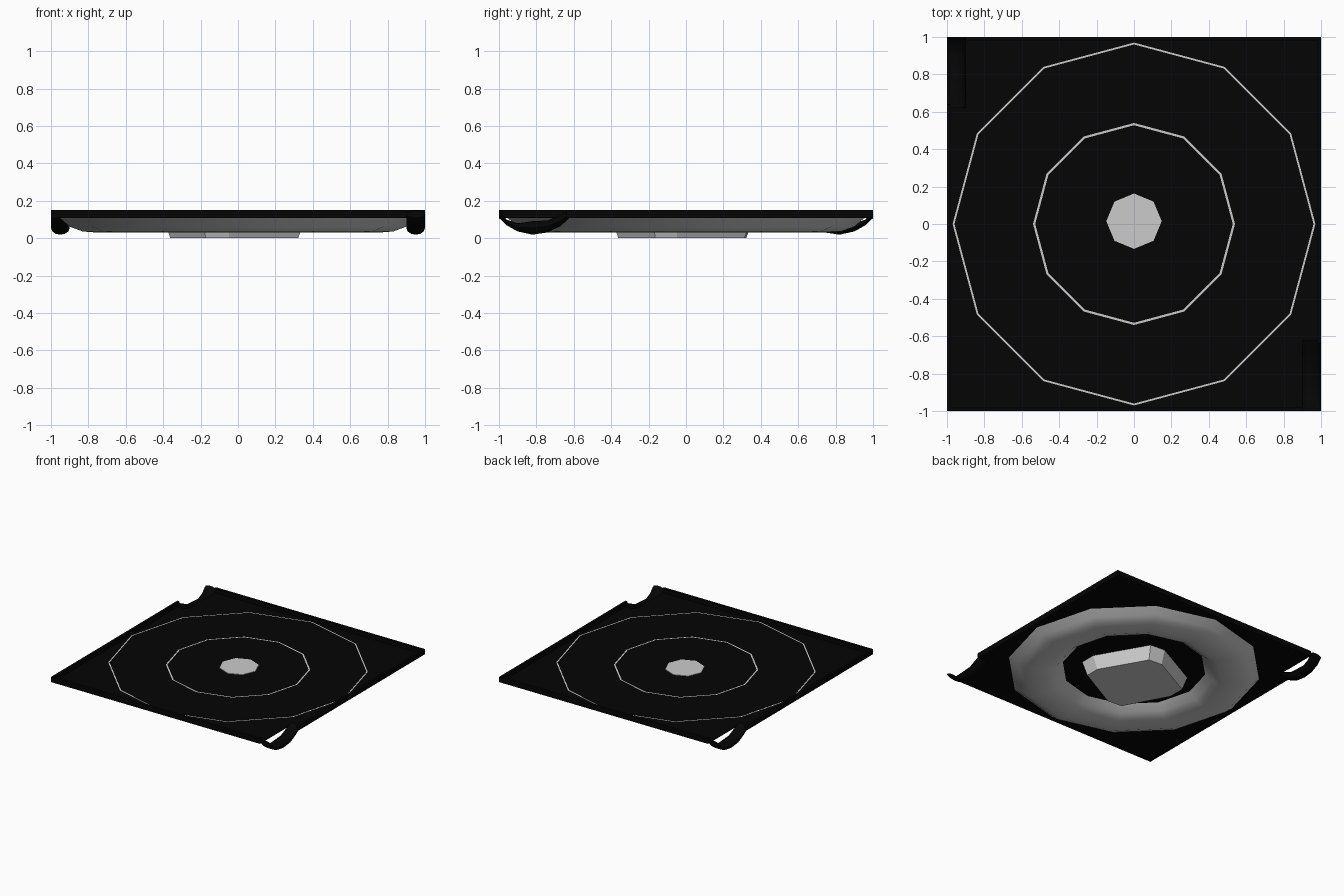
import bpy, bmesh, math

if "Cube" in bpy.data.objects:
    bpy.data.objects.remove(bpy.data.objects["Cube"])

black = bpy.data.materials.new("black")
black.diffuse_color = (0.0015, 0.0015, 0.0015, 1)
black.use_nodes = True
black.node_tree.nodes["Principled BSDF"].inputs["Base Color"].default_value = black.diffuse_color
FLOOR = 0.113  # height of the sunken floor


def make(name, verts, faces, mat=None, smooth=None):
    me = bpy.data.meshes.new(name)
    me.from_pydata(verts, [], faces)
    bm = bmesh.new()
    bm.from_mesh(me)
    bmesh.ops.recalc_face_normals(bm, faces=bm.faces)
    bm.to_mesh(me)
    bm.free()
    ob = bpy.data.objects.new(name, me)
    bpy.context.collection.objects.link(ob)
    if mat:
        me.materials.append(mat)
    if smooth:
        bpy.context.view_layer.objects.active = ob
        ob.select_set(True)
        bpy.ops.object.shade_smooth_by_angle(angle=math.radians(smooth))
        ob.select_set(False)
    return ob


def skin(rings, closed=False):
    """Join equal-length rings; cap the ends unless closed into a loop."""
    n, m = len(rings[0]), len(rings)
    verts = [p for r in rings for p in r]
    faces = [(i * n + j, i * n + (j + 1) % n,
              (i + 1) % m * n + (j + 1) % n, (i + 1) % m * n + j)
             for i in range(m if closed else m - 1) for j in range(n)]
    if not closed:
        faces += [tuple(range(n)), tuple(range((m - 1) * n, m * n))]
    return verts, faces


def polygon(n, r, z, cy=0):
    return [(r * math.sin(math.tau * i / n), cy + r * math.cos(math.tau * i / n), z)
            for i in range(n)]


# thin square floor with a notch at two opposite corners
half = [(-1, -1), (0.9, -1), (0.9, -0.64), (1, -0.64)]
outline = half + [(-x, -y) for x, y in half]
make("floor", *skin([[(x, y, z) for x, y in outline]
                     for z in (FLOOR - 0.005, FLOOR)]), black)

# thin raised rim, interrupted at the notches
L = [(1, -0.64), (1, 1), (-0.9, 1), (-0.9, 0.98), (0.98, 0.98), (0.98, -0.64)]
for s, name in ((1, "rim_right"), (-1, "rim_left")):
    make(name, *skin([[(s * x, s * y, z) for x, y in L] for z in (0.108, 0.15)]), black)

# twelve-sided rounded ring bulging below the floor
profile = [(0.97, FLOOR + 0.003), (0.95, 0.105), (0.90, 0.062), (0.83, 0.036),
           (0.75, 0.03), (0.67, 0.036), (0.60, 0.062), (0.55, 0.105),
           (0.528, FLOOR + 0.003)]
make("ring", *skin([polygon(12, r, z) for r, z in profile], True), smooth=35)

# black cover on the ring, leaving a narrow grey rim
make("ring_cover", *skin([polygon(12, r, FLOOR + z) for r, z in
     [(0.96, 0.001), (0.96, 0.004), (0.54, 0.004), (0.54, 0.001)]], True), black)

# tapered, turned block with cut corners under the middle
top = [(-0.40, 0.15), (0.0, 0.36), (0.13, 0.35), (0.36, -0.05),
       (0.36, -0.18), (-0.05, -0.40), (-0.19, -0.39), (-0.40, 0.0)]
make("centre_block", *skin([[(-0.02 + (x + 0.02) * s, -0.02 + (y + 0.02) * s, z)
     for x, y in top] for s, z in ((0.90, 0), (1, FLOOR - 0.002))]))

# octagonal button in the middle
make("centre_button", *skin([polygon(8, 0.148, z, 0.015)
                             for z in (FLOOR - 0.01, FLOOR + 0.004)]))

# sagging corner handles: (y, z, half height) along the path
path = [(-1.0, 0.128, 0.02), (-0.96, 0.085, 0.015), (-0.90, 0.058, 0.022),
        (-0.82, 0.055, 0.036), (-0.74, 0.063, 0.032), (-0.67, 0.095, 0.03),
        (-0.62, 0.13, 0.019)]
for s, name in ((1, "front_handle"), (-1, "back_handle")):
    rings = [[(s * (0.95 + 0.05 * math.cos(a)), s * y, z + h * math.sin(a))
              for a in (math.tau * k / 12 for k in range(12))] for y, z, h in path]
    make(name, *skin(rings), black, smooth=40)
